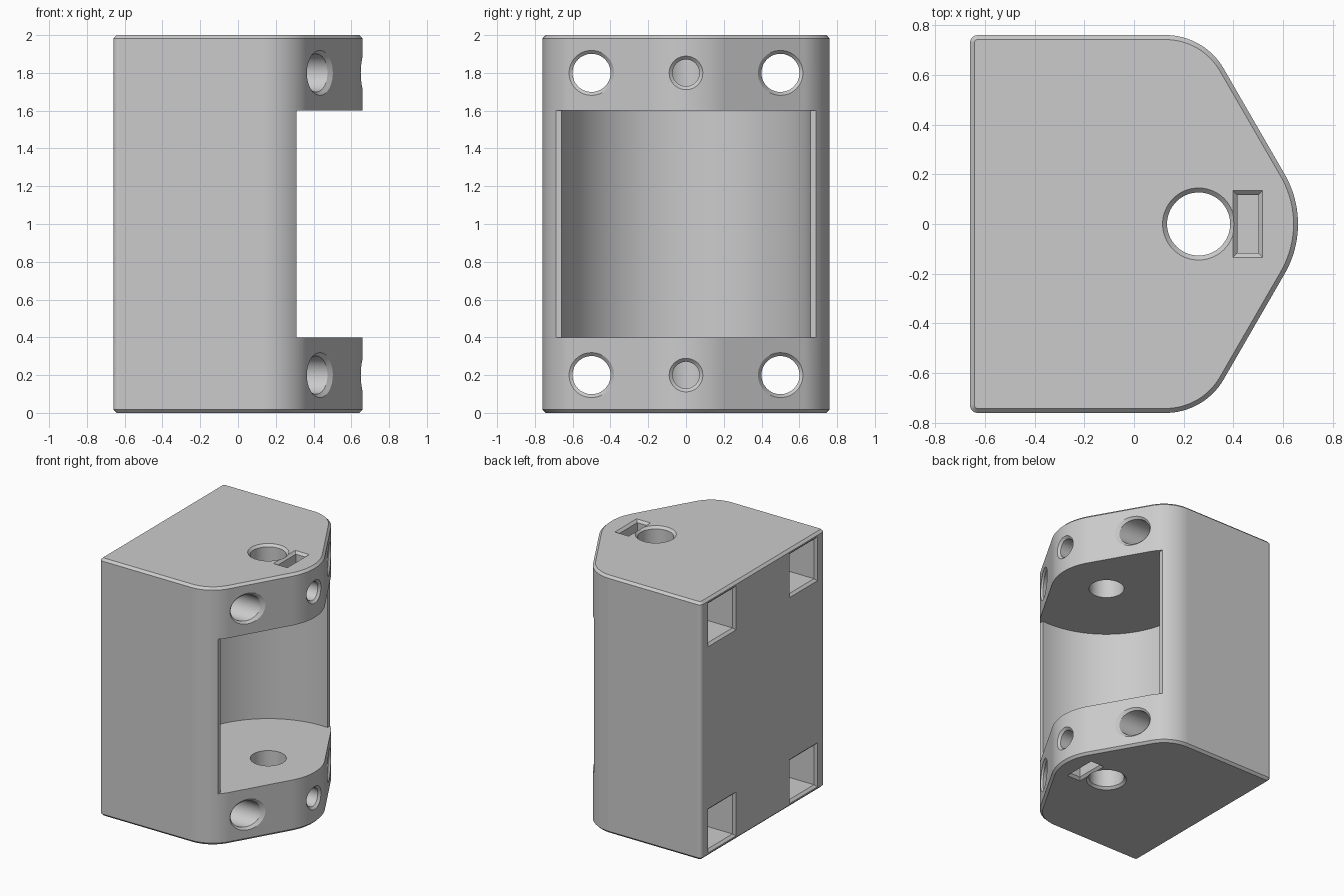
import bpy, bmesh
from math import sin, cos, pi, radians, sqrt, tan

if "Cube" in bpy.data.objects:
    bpy.data.objects.remove(bpy.data.objects["Cube"])

HALF_X, HALF_Y, HEIGHT = 0.66, 0.76, 2.0
PIVOT_X, NOSE_R, CORNER_R, EDGE = 0.26, 0.40, 0.27, 0.018
BOLT_Y, BOLT_Z = 0.5, 0.2
SLOPE = tan(radians(30))

grey = bpy.data.materials.new("light grey")
grey.use_nodes = True
grey.diffuse_color = (0.6, 0.6, 0.6, 1)
grey.node_tree.nodes["Principled BSDF"].inputs["Base Color"].default_value = (0.6, 0.6, 0.6, 1)


def arc(cx, cy, r, a0, a1, n):
    return [(cx + r * cos(radians(a0 + (a1 - a0) * i / n)),
             cy + r * sin(radians(a0 + (a1 - a0) * i / n))) for i in range(n + 1)]


def make_object(name, bm):
    bmesh.ops.recalc_face_normals(bm, faces=bm.faces)
    mesh = bpy.data.meshes.new(name)
    bm.to_mesh(mesh)
    bm.free()
    mesh.materials.append(grey)
    obj = bpy.data.objects.new(name, mesh)
    bpy.context.collection.objects.link(obj)
    return obj


def loft(name, section, stations, place):
    """Solid through sections grown by g at depth t, put in space by place(u, v, t)."""
    bm = bmesh.new()
    rings = [[bm.verts.new(place(u, v, t)) for u, v in section(g)] for t, g in stations]
    n = len(rings[0])
    for a, b in zip(rings, rings[1:]):
        for i in range(n):
            j = (i + 1) % n
            bm.faces.new((a[i], a[j], b[j], b[i]))
    bm.faces.new(rings[0])
    bm.faces.new(rings[-1])
    return make_object(name, bm)


def circle(r, n=48):
    return lambda g: [((r + g) * cos(2 * pi * i / n), (r + g) * sin(2 * pi * i / n)) for i in range(n)]


def rect(a, b):
    return lambda g: [(-a - g, -b - g), (a + g, -b - g), (a + g, b + g), (-a - g, b + g)]


# Body: five-sided plan with rounded corners, chamfered top and bottom rims
slant_top_x = PIVOT_X + NOSE_R * cos(pi / 6) - (HALF_Y - NOSE_R / 2) * SLOPE
corner_x = slant_top_x - CORNER_R * SLOPE
fillet = 0.03
half = (arc(PIVOT_X, 0, NOSE_R, 0, 30, 10)
        + arc(corner_x, HALF_Y - CORNER_R, CORNER_R, 30, 90, 16)
        + arc(-HALF_X + fillet, HALF_Y - fillet, fillet, 90, 180, 5))
plan = half + [(x, -y) for x, y in reversed(half[1:])]
body = loft("bracket_body", lambda g: plan, [(0, 0), (HEIGHT, 0)], lambda u, v, t: (u, v, t))
bm = bmesh.new()
bm.from_mesh(body.data)
rims = [e for e in bm.edges if abs(e.verts[0].co.z - e.verts[1].co.z) < 0.01]
bmesh.ops.bevel(bm, geom=rims, offset=EDGE, segments=1, affect='EDGES')
bm.to_mesh(body.data)
bm.free()

cutters = []

# Round hollow, opened flat at the nose side
cutters.append(loft("hollow_cutter", circle(0.66, 96), [(0.4, 0), (1.6, 0)],
                    lambda u, v, t: (PIVOT_X + u, v, t)))
cutters.append(loft("opening_cutter", rect(0.5, 1), [(0.4, 0), (1.6, 0)],
                    lambda u, v, t: (0.81 + u, v, t)))

# Vertical shaft hole with chamfered mouths
cutters.append(loft("shaft_cutter", circle(0.127, 64),
                    [(-1.05, 0.05 + EDGE), (EDGE - 1, 0), (1 - EDGE, 0), (1.05, 0.05 + EDGE)],
                    lambda u, v, t: (PIVOT_X + u, v, 1 + t)))

for end in (-1, 1):
    zc = 1 + end * (1 - BOLT_Z)

    # Nut slot beside the shaft hole
    cutters.append(loft("nut_slot_cutter", rect(0.042, 0.116),
                        [(-0.3, 0), (-EDGE, 0), (0.03, 0.03 + EDGE)],
                        lambda u, v, t: (0.458 + u, v, 1 + end * (1 + t))))

    # Set screw hole through the nose into the shaft hole
    cutters.append(loft("set_screw_cutter", circle(0.071),
                        [(-0.4, 0), (-EDGE, 0), (0.01, 0.01 + EDGE), (0.2, 0.01 + EDGE)],
                        lambda u, v, t: (PIVOT_X + sqrt(NOSE_R ** 2 - u * u) + t, u, zc + v)))

    for side in (-1, 1):
        # Bolt hole, its mouth following the slanted wall
        face_x = slant_top_x + (HALF_Y - BOLT_Y) * SLOPE
        cutters.append(loft("bolt_cutter", circle(0.101),
                            [(-0.8, 0), (-EDGE, 0), (0.01, 0.01 + EDGE), (0.3, 0.01 + EDGE)],
                            lambda u, v, t: (face_x + t - side * u * SLOPE,
                                             side * BOLT_Y + u, zc + v)))
        # Square pocket in the flat wall
        cutters.append(loft("pocket_cutter", rect(0.153, 0.153),
                            [(-0.03, 0.03 + EDGE), (EDGE, 0), (0.6, 0)],
                            lambda u, v, t: (-HALF_X + t, side * BOLT_Y + u, zc + v)))

# Cut the body
bpy.ops.object.select_all(action='DESELECT')
bpy.context.view_layer.objects.active = body
body.select_set(True)
for cutter in cutters:
    cutter.hide_render = True
    mod = body.modifiers.new("cut", 'BOOLEAN')
    mod.operation, mod.solver, mod.object = 'DIFFERENCE', 'EXACT', cutter
    bpy.ops.object.modifier_apply(modifier=mod.name)
    bpy.data.objects.remove(cutter)

bpy.ops.object.shade_smooth_by_angle(angle=radians(25))
weighted = body.modifiers.new("even_shading", 'WEIGHTED_NORMAL')
weighted.keep_sharp = True
